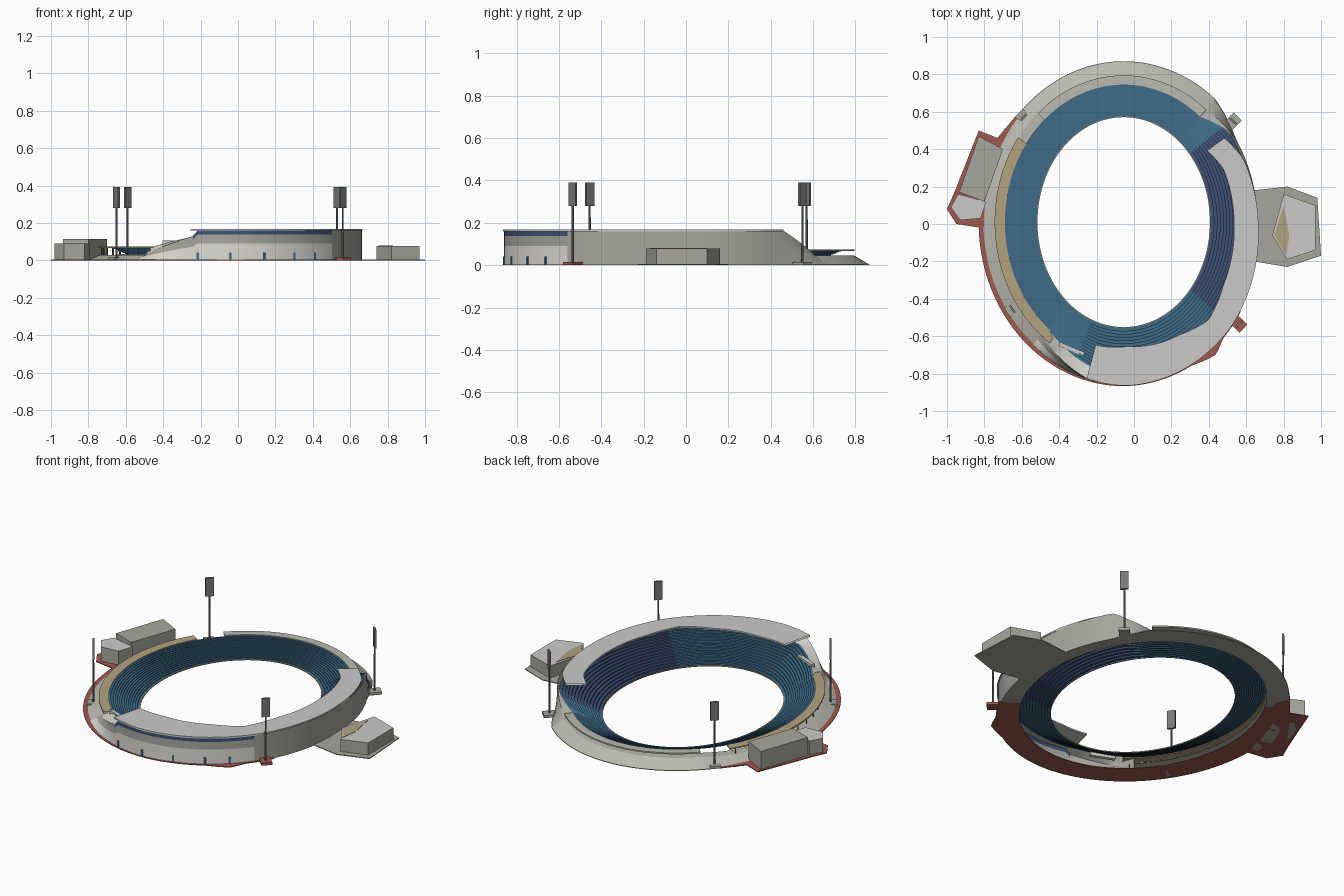
import bpy, bmesh
from math import sin, cos, radians, atan2
from mathutils import Matrix, Vector

old = bpy.data.objects.get("Cube")
if old:
    bpy.data.objects.remove(old)

MATS, parts = {}, []


def material(name, rgb):
    m = bpy.data.materials.new(name)
    m.use_nodes = True
    lin = [(c / 255) ** 2.2 for c in rgb] + [1]
    m.diffuse_color = lin
    m.node_tree.nodes["Principled BSDF"].inputs["Base Color"].default_value = lin
    MATS[name] = m


material("white", (222, 219, 212))
material("roof grey", (203, 201, 199))
material("concrete", (166, 166, 157))
material("bank grey", (184, 184, 174))
material("tan", (178, 162, 126))
material("seat blue", (64, 107, 135))
material("seat navy", (66, 82, 118))
material("brick red", (158, 90, 80))
material("metal", (120, 122, 119))
NAMES = list(MATS)


def finish(name, bm, rule):
    """Turn a bmesh into an object, coloured by a name or a rule on faces."""
    for f in bm.faces:
        f.material_index = NAMES.index(rule(f) if callable(rule) else rule)
    me = bpy.data.meshes.new(name)
    bm.to_mesh(me)
    bm.free()
    for m in MATS.values():
        me.materials.append(m)
    ob = bpy.data.objects.new(name, me)
    bpy.context.collection.objects.link(ob)
    parts.append(ob)
    return ob


def ring(t, s, z=0):
    """Point at angle t, distance s outside the oval field."""
    a = radians(t)
    return Vector((-0.055 + (0.465 + s) * cos(a), 0.01 + (0.565 + s) * sin(a), z))


def keyed(*keys):
    """Linear interpolation over angle."""
    def value(t):
        if t <= keys[0][0]:
            return keys[0][1]
        for (a, u), (b, v) in zip(keys, keys[1:]):
            if t <= b:
                return u + (v - u) * (t - a) / (b - a)
        return keys[-1][1]
    return value


def sweep(name, t0, t1, profile, colour):
    """Sweep a section of (offset, height) points, outside to inside."""
    bm = bmesh.new()
    n = round((t1 - t0) / 2)
    angles = [t0 + (t1 - t0) * k / n for k in range(n + 1)]
    rows = [[bm.verts.new(ring(t, s, z)) for s, z in profile(t)] for t in angles]
    tag = {}
    for k in range(n):
        for i in range(len(rows[0]) - 1):
            f = bm.faces.new((rows[k][i], rows[k + 1][i], rows[k + 1][i + 1], rows[k][i + 1]))
            tag[f] = colour(i, (angles[k] + angles[k + 1]) / 2) if callable(colour) else colour
    return finish(name, bm, lambda f: tag[f])


def slab(inner, outer, low, high):
    """Closed rectangular section for sweep."""
    def profile(t):
        a, b = inner(t), outer(t)
        return [(a, low), (b, low), (b, high), (a, high), (a, low)]
    return profile


def flat(v):
    return lambda t: v


def prism(name, points, low, high, rule):
    bm = bmesh.new()
    base = bm.faces.new([bm.verts.new((x, y, low)) for x, y in points])
    top = bmesh.ops.extrude_face_region(bm, geom=[base])["geom"]
    bmesh.ops.translate(bm, vec=(0, 0, high - low),
                        verts=[v for v in top if isinstance(v, bmesh.types.BMVert)])
    bmesh.ops.recalc_face_normals(bm, faces=bm.faces)
    return finish(name, bm, rule)


def box(name, centre, size, turn, rule):
    bm = bmesh.new()
    m = Matrix.Translation(centre) @ Matrix.Rotation(turn, 4, "Z") @ Matrix.Diagonal((*size, 1))
    bmesh.ops.create_cube(bm, size=1, matrix=m)
    return finish(name, bm, rule)


def pole(name, x, y, low, high, radius):
    bm = bmesh.new()
    bmesh.ops.create_cone(bm, segments=8, radius1=radius, radius2=radius * 0.8, depth=high - low,
                          cap_ends=True, matrix=Matrix.Translation((x, y, (low + high) / 2)))
    return finish(name, bm, "metal")


# Stepped seating bowl, deeper and taller on the south and east
bowl_s = keyed((-130, .17), (-104, .235), (38, .235), (50, .17))
bowl_z = keyed((-130, .07), (-104, .13), (36, .135), (50, .07))
ROWS = 14


def seating(t):
    pts = []
    for k in range(ROWS, 0, -1):
        z = bowl_z(t) * k / ROWS
        pts += [(bowl_s(t) * k / ROWS, z), (bowl_s(t) * (k - 1) / ROWS, z)]
    return pts + [(0, 0)]


sweep("seating_bowl", -130, 230, seating,
      lambda i, t: "seat navy" if -40 < t < 40 else "seat blue")
sweep("field_kerb", -130, 230, slab(flat(-.004), flat(0), 0, .006), "tan")

# Outer wall of the tall stands, ramping down at both ends
foot_s = keyed((-130, .295), (-90, .305), (-40, .285), (0, .25), (33, .25), (50, .295))
head_s = keyed((-130, .22), (-104, .303), (-90, .305), (-40, .285), (0, .25), (33, .25), (50, .22))
head_z = keyed((-130, .03), (-104, .13), (-102, .16), (34, .16), (50, .045))


def wall(t):
    h, a, b = head_z(t), foot_s(t), head_s(t)
    return [(a + (b - a) * u, h * u) for u in (0, .57, .86, 1)] + [(bowl_s(t), max(h, bowl_z(t)) if t < -104 or t > 36 else bowl_z(t))]


def wall_colour(i, t):
    if t > -42:
        return "concrete"
    return ("white", "concrete", "seat navy" if t > -104 else "concrete", "white")[i]


sweep("stand_wall", -130, 50, wall, wall_colour)

# Low earth bank round the north and west
bank_z = keyed((50, .045), (130, .045), (150, .03), (230, .03))
sweep("earth_bank", 50, 230,
      lambda t: [(.295, 0), (.22, bank_z(t)), (.165, bank_z(t))], "bank grey")
sweep("north_walkway", 50, 132, slab(flat(.17), flat(.22), .066, .074), "bank grey")

# Tan canopy on posts along the west
sweep("west_canopy", 145, 235, slab(flat(.17), flat(.225), .066, .074), "tan")
for t in range(148, 235, 7):
    p = ring(t, .21)
    pole("canopy_post", p.x, p.y, .03, .067, .003)

# Curved roof over the south and east stands
roof_in = keyed((-105, .115), (-88, .10), (-60, .13), (-45, .175), (-28, .14), (0, .125), (25, .12), (36, .085))
roof_out = keyed((-105, .3), (-90, .31), (-40, .292), (0, .255), (25, .24), (36, .2))
sweep("stand_roof", -105, 36, slab(roof_in, roof_out, .16, .169), "roof grey")

# Ground rings
red_out = keyed((-215, .31), (-90, .312), (-62, .305), (-52, .335), (-46, .3), (-34, .29))
sweep("paved_ring", -215, -34, slab(flat(.17), red_out, 0, .004), "brick red")
sweep("ground_ring", -34, 145, slab(flat(.17), keyed((-34, .28), (0, .25), (33, .25), (50, .295)), 0, .003),
      "concrete")

# Doors at the foot of the south wall
for t in (-102, -89, -75, -62, -52):
    box("wall_door", ring(t, foot_s(t), .022), (.008, .012, .04), radians(t), "seat blue")

# Scoreboard
box("scoreboard", (-.335, -.668, .088), (.14, .022, .034), -.4, "roof grey")


def light_top(f):
    return "roof grey" if f.normal.z > .5 else "concrete"


# East annex on its apron
prism("east_apron", [(.64, .18), (.82, .2), (.98, .14), (1, -.17), (.82, -.23), (.64, -.2)],
      0, .005, "concrete")
prism("east_annex", [(.8, .16), (.97, .1), (.97, -.14), (.82, -.19), (.74, -.06)], 0, .078, light_top)
prism("annex_terrace", [(.8, .1), (.83, -.06), (.815, -.17), (.75, -.06)], .077, .08, "tan")

# West buildings on red paving
prism("west_paving", [(-.83, .5), (-.73, .46), (-.63, .58), (-.6, .5), (-.76, .0), (-.82, -.02),
                      (-.95, 0), (-1, .08), (-.96, .17)], 0, .005, "brick red")
prism("west_hall", [(-.83, .47), (-.7, .4), (-.8, .12), (-.935, .17)], 0, .114, "concrete")
prism("west_lobby", [(-.98, .09), (-.94, .16), (-.79, .12), (-.82, .03), (-.93, .02)], 0, .09, light_top)

# Floodlight masts facing the field
for x, y, pad in ((-.59, .57, "concrete"), (-.65, -.455, "concrete"), (.53, .55, "concrete"), (.56, -.535, "brick red")):
    turn = atan2(y, x)
    pole("floodlight_mast", x, y, 0, .29, .006)
    box("floodlight_panel", (x, y, .335), (.012, .046, .112), turn, "metal")
    box("mast_pad", (x, y, .008), (.07, .06, .016), turn, pad)

# Smooth the curved walls while keeping edges crisp
bpy.ops.object.select_all(action="DESELECT")
for ob in parts:
    ob.select_set(True)
bpy.context.view_layer.objects.active = parts[0]
bpy.ops.object.shade_smooth_by_angle(angle=radians(20))
